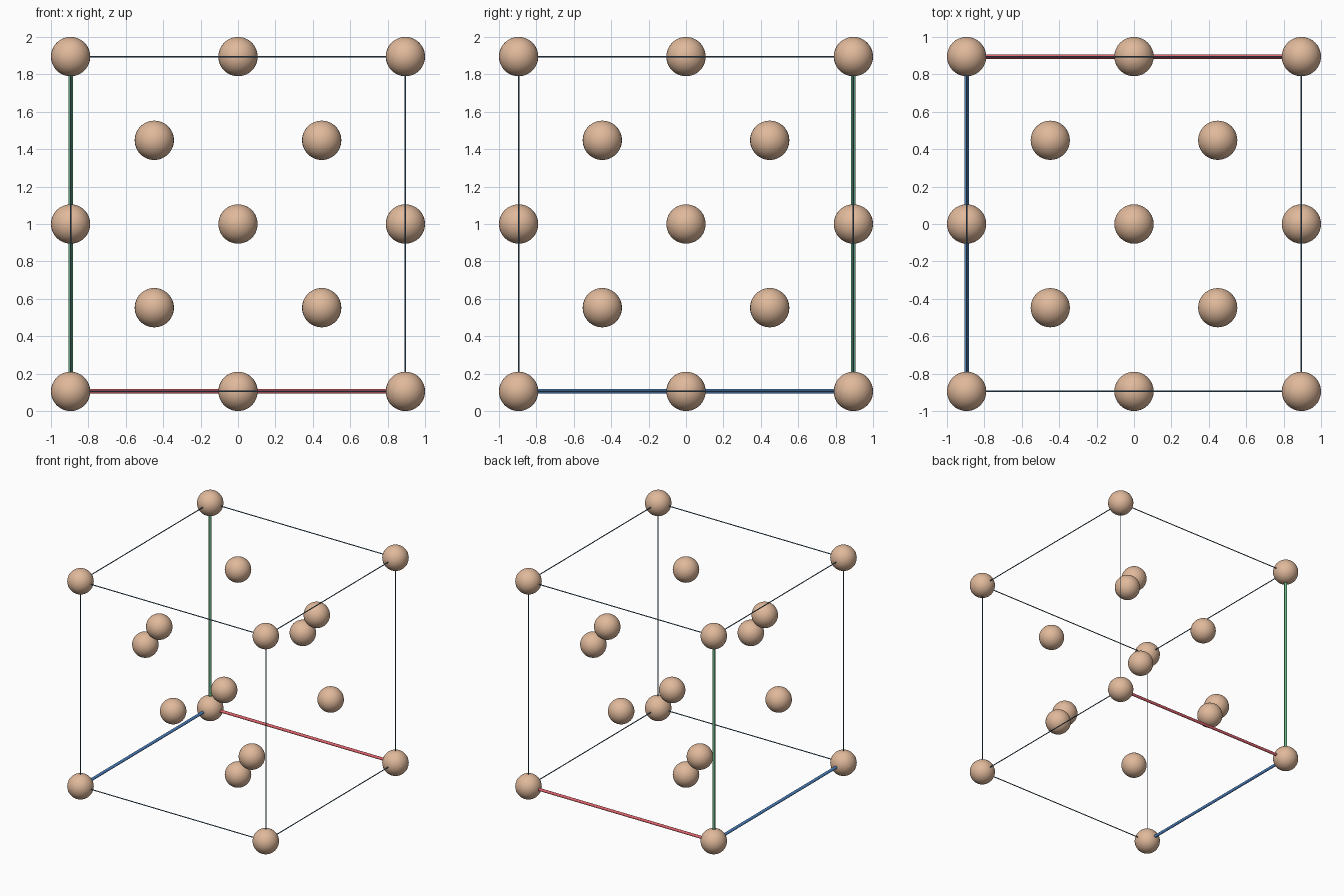
import bpy
from itertools import product
from mathutils import Vector

if "Cube" in bpy.data.objects:
    bpy.data.objects.remove(bpy.data.objects["Cube"])

R = 0.105          # ball radius
H = 1.0 - R        # half of the cell edge


def material(name, rgb):
    lin = [c / 255 / 12.92 if c <= 10 else ((c / 255 + 0.055) / 1.055) ** 2.4 for c in rgb]
    m = bpy.data.materials.new(name)
    m.diffuse_color = (*lin, 1)
    m.use_nodes = True
    m.node_tree.nodes["Principled BSDF"].inputs["Base Color"].default_value = m.diffuse_color
    return m


TAN = material("tan", (224, 185, 155))
SLATE = material("slate_blue", (70, 104, 128))
RED = material("red", (224, 100, 110))
GREEN = material("green", (106, 178, 132))
BLUE = material("blue", (80, 136, 200))


# Cell fractions to model space; the origin is the back left bottom corner
def place(a, b, c):
    return Vector((H * (2 * a - 1), H * (1 - 2 * b), 1 + H * (2 * c - 1)))


def finish(name, mat):
    ob = bpy.context.object
    ob.name = name
    ob.data.materials.append(mat)
    bpy.ops.object.shade_smooth_by_angle()


def ball(name, frac):
    bpy.ops.mesh.primitive_uv_sphere_add(segments=32, ring_count=24, radius=R, location=place(*frac))
    finish(name, TAN)


def rod(name, f1, f2, radius, mat):
    p, q = place(*f1), place(*f2)
    d = q - p
    bpy.ops.mesh.primitive_cylinder_add(vertices=16, radius=radius, depth=d.length,
                                        location=(p + q) / 2,
                                        rotation=d.to_track_quat('Z', 'Y').to_euler())
    finish(name, mat)


# Corner balls
for f in product((0, 1), repeat=3):
    ball("corner_ball", f)

# Face-centre balls
for axis, side in product(range(3), (0, 1)):
    f = [0.5, 0.5, 0.5]
    f[axis] = side
    ball("face_ball", f)

# Inner balls on a tetrahedron
for f in ((.25, .25, .25), (.75, .75, .25), (.75, .25, .75), (.25, .75, .75)):
    ball("inner_ball", f)

# Cell edges: the three from the origin are thick coloured axes
for axis, (u, v) in product(range(3), product((0, 1), repeat=2)):
    start, end = [u, v], [u, v]
    start.insert(axis, 0)
    end.insert(axis, 1)
    if (u, v) == (0, 0):
        name, mat = (("red_axis", RED), ("blue_axis", BLUE), ("green_axis", GREEN))[axis]
        rod(name, start, end, 0.012, mat)
    else:
        rod("cell_edge", start, end, 0.004, SLATE)
